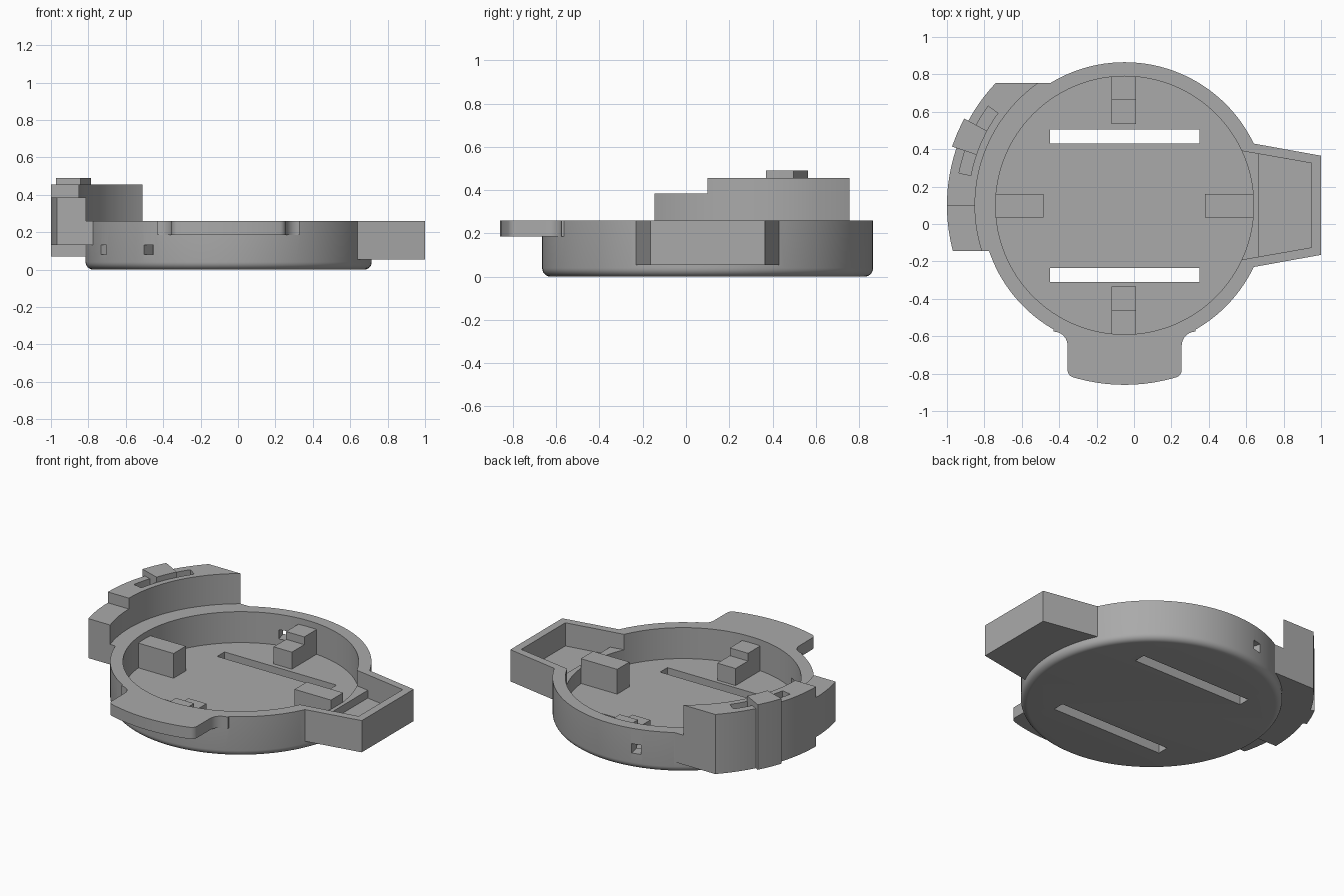
import bpy, bmesh
from math import sin, cos, asin, pi, radians, degrees

if "Cube" in bpy.data.objects:
    bpy.data.objects.remove(bpy.data.objects["Cube"], do_unlink=True)

CX, CY = -0.05, 0.10            # centre of the round housing
RIM, FLOOR = 0.26, 0.06

grey = bpy.data.materials.new("plain_grey")
grey.use_nodes = True
grey.diffuse_color = (0.4, 0.4, 0.4, 1)
grey.node_tree.nodes["Principled BSDF"].inputs["Base Color"].default_value = (0.4, 0.4, 0.4, 1)


def arc(r, a0, a1, n, cx=CX, cy=CY):
    """Points on an arc, angles in degrees."""
    steps = [radians(a0 + (a1 - a0) * i / n) for i in range(n + 1)]
    return [(cx + r * cos(a), cy + r * sin(a)) for a in steps]


def prism(name, points, z0, z1, bottom_round=0):
    """Extrude an outline from z0 to z1."""
    bm = bmesh.new()
    face = bm.faces.new([bm.verts.new((x, y, z0)) for x, y in points])
    up = bmesh.ops.extrude_face_region(bm, geom=[face], use_keep_orig=True)["geom"]
    for v in up:
        if isinstance(v, bmesh.types.BMVert):
            v.co.z = z1
    bmesh.ops.recalc_face_normals(bm, faces=bm.faces)
    if bottom_round:
        edges = [e for e in bm.edges if all(v.co.z == z0 or abs(v.co.z - z0) < 1e-5 for v in e.verts)]
        bmesh.ops.bevel(bm, geom=edges, offset=bottom_round, segments=6,
                        profile=0.5, affect='EDGES')
    mesh = bpy.data.meshes.new(name)
    bm.to_mesh(mesh)
    bm.free()
    mesh.materials.append(grey)
    ob = bpy.data.objects.new(name, mesh)
    bpy.context.collection.objects.link(ob)
    return ob


def box(name, x0, x1, y0, y1, z0, z1):
    return prism(name, [(x0, y0), (x1, y0), (x1, y1), (x0, y1)], z0, z1)


def sector(name, r0, r1, a0, a1, z0, z1, n=8):
    return prism(name, arc(r0, a0, a1, n) + arc(r1, a1, a0, n), z0, z1)


def side_band(name, r0, r1, y0, y1, z0, z1):
    """Curved wall on the -x side with ends cut square at y0 and y1."""
    def end(r, y):
        return 180 - degrees(asin((y - CY) / r))
    return prism(name, arc(r0, end(r0, y1), end(r0, y0), 24)
                 + arc(r1, end(r1, y0), end(r1, y1), 24), z0, z1)


def combine(target, other, operation):
    mod = target.modifiers.new("combine", 'BOOLEAN')
    mod.object, mod.operation, mod.solver = other, operation, 'EXACT'
    bpy.context.view_layer.objects.active = target
    bpy.ops.object.modifier_apply(modifier=mod.name)
    bpy.data.objects.remove(other, do_unlink=True)


# Round housing with a rounded bottom edge
housing = prism("housing", arc(0.765, 0, 360, 128)[:-1], 0, RIM, 0.04)

# Front tab with rounded corners, mirrored about the housing centre line
half = arc(0.075, 90, 180, 6, 0.38, -0.75) + arc(0.04, 0, -73.3, 6, 0.265, -0.881)
half = [(0.38, -0.6)] + half + arc(0.96, -75, -90, 5, 0, 0)
outline = half + [(-x, y) for x, y in reversed(half[:-1])]
tab = prism("tab", [(x + CX, y + CY) for x, y in outline], 0.185, RIM)

# Side tray body
tray = prism("tray", [(0.55, 0.446), (0.64, 0.43), (1.0, 0.365),
                      (1.0, -0.165), (0.64, -0.23), (0.55, -0.246)], 0.055, RIM)

# Curved side guard: tall rear part, short front part, and their roots on the rim
parts = [tab, tray]
for tag, y0, y1, z0, z1 in (("tall", CY, 0.755, 0.07, 0.455), ("short", -0.145, CY, 0.13, 0.385)):
    parts.append(side_band(tag + "_guard_root", 0.72, 0.95, y0, y1, z0, RIM))
    parts.append(side_band(tag + "_guard", 0.80, 0.95, y0, y1, z0, z1))
for part in parts:
    combine(housing, part, 'UNION')

# Hollow, tray pockets, floor slots and guard groove
cutters = [
    prism("hollow", arc(0.69, 0, 360, 128)[:-1], FLOOR, 0.6),
    prism("tray_opening", [(0.5, 0.404), (0.95, 0.325), (0.95, -0.125), (0.5, -0.204)], 0.16, 0.6),
    prism("tray_pocket", [(0.665, 0.375), (0.95, 0.325), (0.95, -0.125), (0.665, -0.175)], 0.11, 0.6),
    box("rear_slot", -0.45, 0.35, 0.43, 0.505, -0.1, 0.2),
    box("front_slot", -0.45, 0.35, -0.31, -0.235, -0.1, 0.2),
    sector("guard_groove", 0.838, 0.902, 144, 169, 0.40, 0.6),
]
# Small wire holes through the wall
for angle, z0, z1 in ((104, 0.10, 0.16), (209, 0.08, 0.13), (236, 0.08, 0.13)):
    cutters.append(sector("wire_hole", 0.65, 0.80, angle - 2.2, angle + 2.2, z0, z1, 1))
for cutter in cutters:
    combine(housing, cutter, 'DIFFERENCE')

# Latch on the guard: outer rib and top knob
rib = sector("guard_rib", 0.93, 0.975, 151.6, 161.2, 0.07, 0.455, 2)
knob = sector("guard_knob", 0.836, 0.975, 151.6, 161.2, 0.40, 0.49, 2)

# Support blocks inside the housing
low, mid, high = FLOOR - 0.01, 0.17, 0.22
blocks = [
    box("left_support", 0.38, 0.64, 0.035, 0.16, low, high),
    box("right_support", -0.745, -0.485, 0.035, 0.16, low, high),
]
for tag, s in (("rear", 1), ("front", -1)):
    near, step, wall = (CY + s * d for d in (0.435, 0.562, 0.69))
    # stepped side profile made of a low inner and a high outer block
    blocks.append(box(tag + "_support_low", -0.12, 0.01, near, step, low, mid))
    blocks.append(box(tag + "_support_high", -0.12, 0.01, step, wall, low, high))

# Smooth curved walls, keep edges sharp
bpy.ops.object.select_all(action='DESELECT')
for ob in [housing, rib, knob] + blocks:
    ob.select_set(True)
bpy.context.view_layer.objects.active = housing
bpy.ops.object.shade_smooth_by_angle(angle=radians(30))
